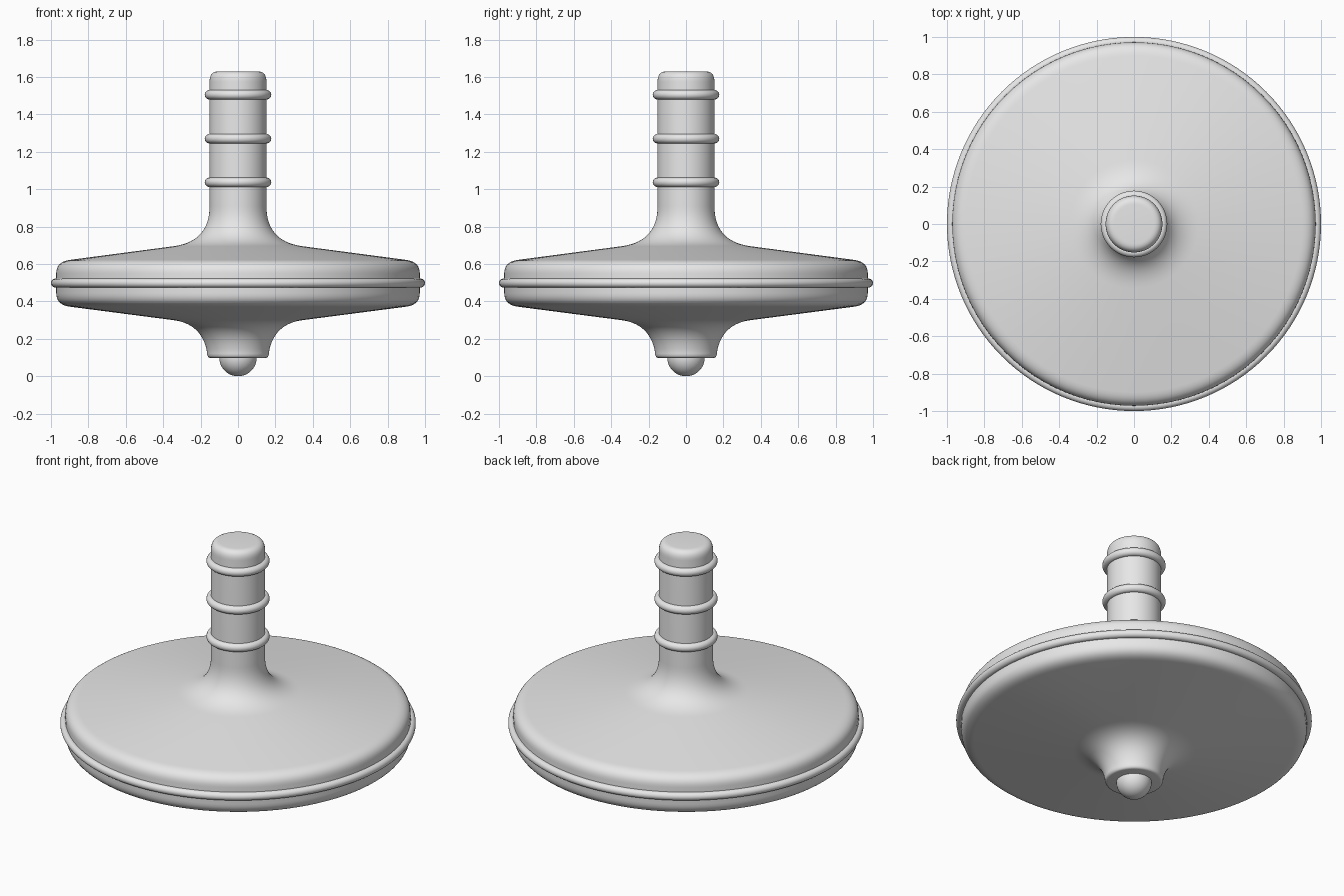
import bpy, bmesh, math
from mathutils import Vector

cube = bpy.data.objects.get("Cube")
if cube:
    bpy.data.objects.remove(cube, do_unlink=True)

grey = bpy.data.materials.new("plain grey")
grey.use_nodes = True
grey.diffuse_color = (0.8, 0.8, 0.8, 1)
grey.node_tree.nodes["Principled BSDF"].inputs["Base Color"].default_value = (0.8, 0.8, 0.8, 1)


def bend(start, control, end, steps=8):
    """Points of a rounded transition between two straight runs."""
    a, b, c = Vector(start), Vector(control), Vector(end)
    ts = [i / steps for i in range(steps + 1)]
    return [a * (1 - t) ** 2 + b * 2 * t * (1 - t) + c * t * t for t in ts]


def lathe(name, profile, sides=96, closed=False):
    """Spin (radius, height) points around the z axis."""
    bm = bmesh.new()
    verts = [bm.verts.new((p[0], 0, p[1])) for p in profile]
    pairs = list(zip(verts, verts[1:]))
    if closed:
        pairs.append((verts[-1], verts[0]))
    edges = [bm.edges.new(pair) for pair in pairs]
    bmesh.ops.spin(bm, geom=verts + edges, cent=(0, 0, 0), axis=(0, 0, 1),
                   angle=math.tau, steps=sides)
    bmesh.ops.remove_doubles(bm, verts=bm.verts[:], dist=0.0001)
    bmesh.ops.recalc_face_normals(bm, faces=bm.faces[:])
    mesh = bpy.data.meshes.new(name)
    bm.to_mesh(mesh)
    bm.free()
    mesh.materials.append(grey)
    obj = bpy.data.objects.new(name, mesh)
    bpy.context.collection.objects.link(obj)
    bpy.ops.object.select_all(action='DESELECT')
    obj.select_set(True)
    bpy.context.view_layer.objects.active = obj
    bpy.ops.object.shade_smooth_by_angle(angle=math.radians(35))


def ring(name, radius, height, thickness, sides=96):
    angles = [math.tau * i / 20 for i in range(20)]
    lathe(name, [(radius + thickness * math.cos(a), height + thickness * math.sin(a))
                 for a in angles], sides, closed=True)


# Handle, flared hub, disc and lower collar in one turned body
body = [(0, 1.63)]
body += bend((0.105, 1.63), (0.152, 1.63), (0.152, 1.575))
body += bend((0.152, 0.91), (0.152, 0.72), (0.345, 0.695), 14)
body += bend((0.90, 0.622), (0.972, 0.612), (0.972, 0.55))
body += bend((0.972, 0.445), (0.972, 0.382), (0.90, 0.372))
body += bend((0.345, 0.30), (0.19, 0.28), (0.165, 0.125), 14)
body += bend((0.165, 0.12), (0.163, 0.098), (0.147, 0.098), 4)
body += [(0, 0.098)]
lathe("turned_body", body)

# Rounded bands on the handle and around the rim
for label, height in (("lower", 1.037), ("middle", 1.27), ("upper", 1.505)):
    ring(label + "_handle_ring", 0.153, height, 0.025, 64)
ring("rim_ring", 0.976, 0.498, 0.024, 128)

# Ball tip that the body spins on
ball = [(0.1 * math.sin(math.pi * i / 24), 0.1 + 0.1 * math.cos(math.pi * i / 24))
        for i in range(25)]
lathe("ball_tip", ball, 48)
